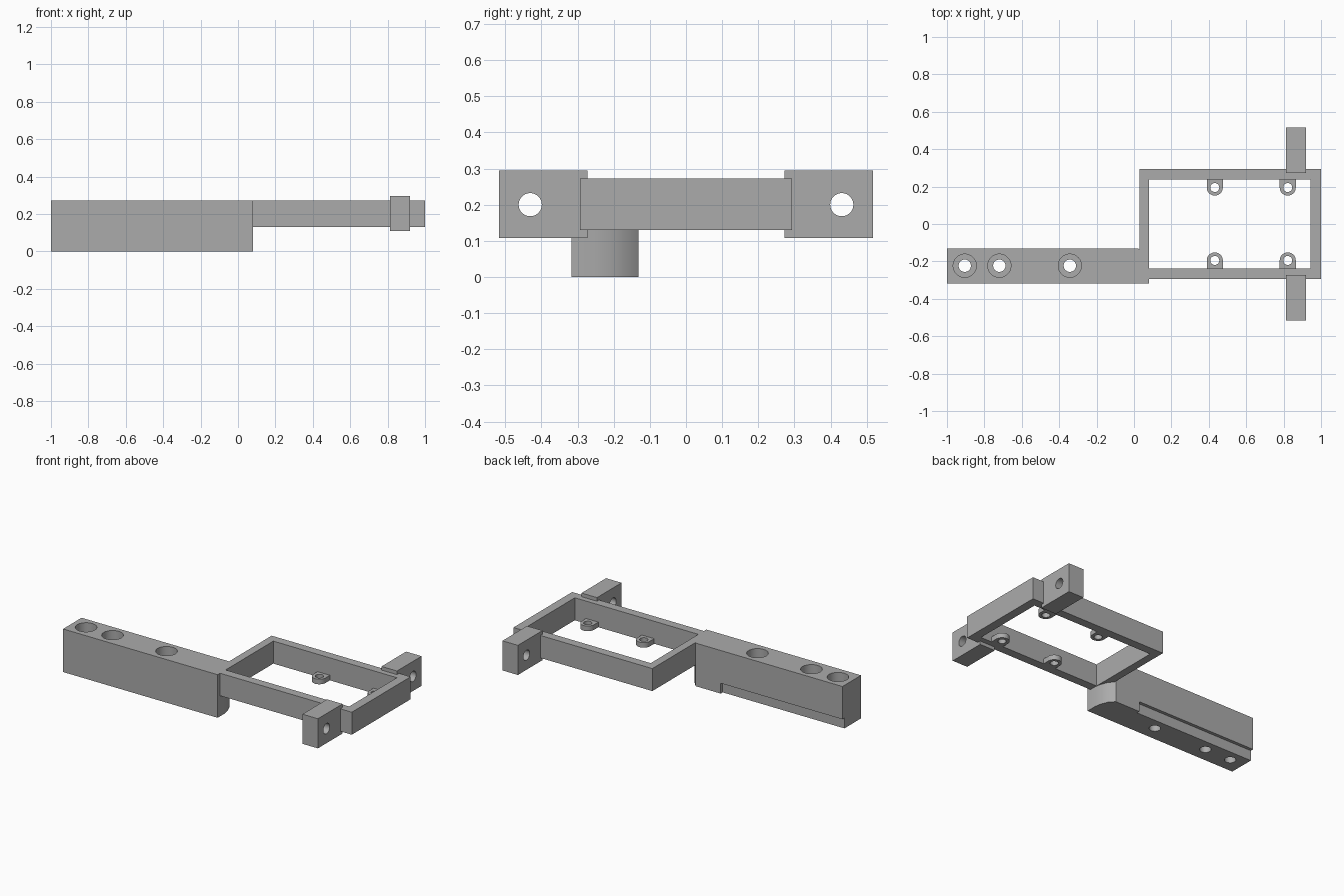
import bpy, bmesh, math
from mathutils import Matrix

cube = bpy.data.objects.get("Cube")
if cube:
    bpy.data.objects.remove(cube, do_unlink=True)

grey = bpy.data.materials.new("plain grey")
grey.use_nodes = True
COLOUR = (0.41, 0.41, 0.41, 1)
grey.diffuse_color = COLOUR
grey.node_tree.nodes["Principled BSDF"].inputs["Base Color"].default_value = COLOUR


def prism(name, outline, z0, z1):
    """Extrude a closed xy outline from z0 to z1."""
    bm = bmesh.new()
    face = bm.faces.new([bm.verts.new((x, y, z0)) for x, y in outline])
    top = bmesh.ops.extrude_face_region(bm, geom=[face])["geom"]
    moved = [v for v in top if isinstance(v, bmesh.types.BMVert)]
    bmesh.ops.translate(bm, verts=moved, vec=(0, 0, z1 - z0))
    bmesh.ops.recalc_face_normals(bm, faces=bm.faces)
    return finish(name, bm)


def finish(name, bm):
    mesh = bpy.data.meshes.new(name)
    bm.to_mesh(mesh)
    bm.free()
    mesh.materials.append(grey)
    obj = bpy.data.objects.new(name, mesh)
    bpy.context.collection.objects.link(obj)
    return obj


def box(name, x0, x1, y0, y1, z0, z1):
    return prism(name, [(x0, y0), (x1, y0), (x1, y1), (x0, y1)], z0, z1)


def cylinder(name, centre, radius, length, along_x=False):
    bm = bmesh.new()
    turn = Matrix.Rotation(math.pi / 2, 4, "Y") if along_x else Matrix()
    bmesh.ops.create_cone(bm, cap_ends=True, segments=40, radius1=radius, radius2=radius,
                          depth=length, matrix=Matrix.Translation(centre) @ turn)
    return finish(name, bm)


def cut(obj, cutters):
    """Subtract the cutters, bake the result and drop the cutters."""
    for c in cutters:
        c.hide_render = True
        mod = obj.modifiers.new("cut", "BOOLEAN")
        mod.operation, mod.solver, mod.object = "DIFFERENCE", "EXACT", c
    bpy.context.view_layer.update()
    graph = bpy.context.evaluated_depsgraph_get()
    mesh = bpy.data.meshes.new_from_object(obj.evaluated_get(graph))
    obj.modifiers.clear()
    obj.data = mesh
    for c in cutters:
        bpy.data.objects.remove(c, do_unlink=True)


parts = []
FRONT, BACK, LOW, HIGH = -0.317, -0.132, 0.13, 0.272

# Mounting arm with a rounded inner end
arm = prism("mounting_arm", [(-1, FRONT), (0.08, FRONT), (0.08, -0.25), (0.073, -0.21),
                             (0.055, -0.165), (0.025, BACK), (-1, BACK)], 0, HIGH)
# Counterbored screw holes and the relief along the lower back edge
cutters = [box("relief", -1.1, -0.15, BACK - 0.02, 0, -0.1, 0.065)]
for x in (-0.905, -0.72, -0.343):
    cutters.append(cylinder("screw_hole", (x, -0.223, 0.1), 0.033, 0.6))
    cutters.append(cylinder("counterbore", (x, -0.223, 0.27), 0.062, 0.4))
cut(arm, cutters)
parts.append(arm)

# Open rectangular frame
frame = box("frame", 0.03, 1, -0.293, 0.293, LOW, HIGH)
cut(frame, [box("opening", 0.08, 0.943, -0.238, 0.238, 0, 0.5)])
parts.append(frame)

for side, word in ((-1, "right"), (1, "left")):
    # Pivot blocks outside the frame
    y0, y1 = sorted((side * 0.272, side * 0.517))
    block = box(word + "_pivot_block", 0.812, 0.92, y0, y1, 0.108, 0.295)
    cut(block, [cylinder("pivot_hole", (0.866, side * 0.431, 0.2), 0.032, 0.4, True)])
    parts.append(block)
    # Round-ended screw tabs inside the frame
    for x, place in ((0.432, "inner"), (0.822, "outer")):
        r, yc = 0.043, side * 0.195
        arc = [(x + r * math.cos(a), yc - side * r * math.sin(a))
               for a in (math.pi * i / 20 for i in range(21))]
        tab = prism(word + "_" + place + "_tab",
                    arc + [(x - r, side * 0.245), (x + r, side * 0.245)], LOW, 0.162)
        cut(tab, [cylinder("tab_hole", (x, yc, 0.15), 0.024, 0.2)])
        parts.append(tab)

# Smooth the round walls, keep the edges sharp
bpy.ops.object.select_all(action="DESELECT")
for obj in parts:
    obj.select_set(True)
bpy.context.view_layer.objects.active = arm
bpy.ops.object.shade_smooth_by_angle(angle=math.radians(30))
